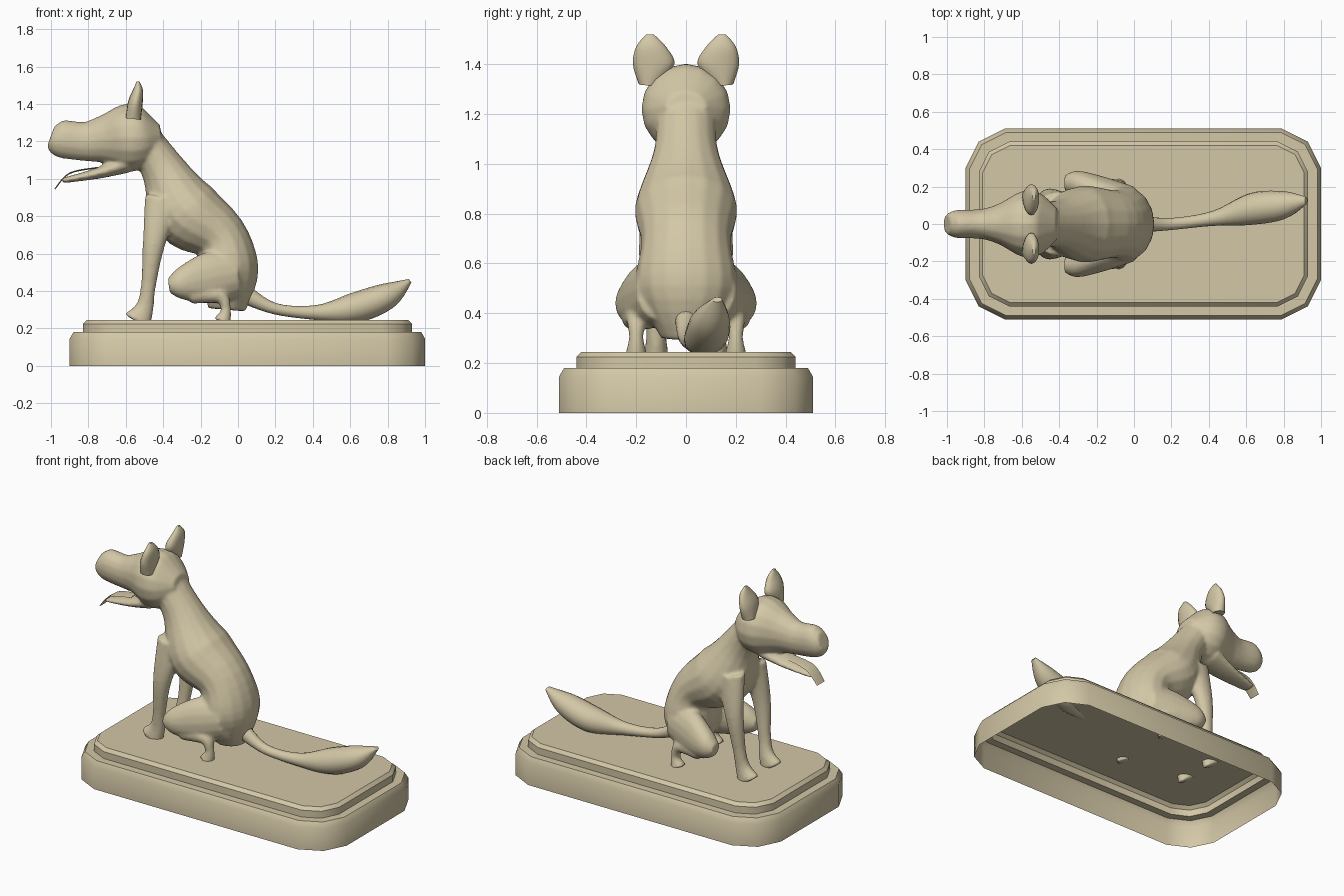
import bpy, bmesh, math
from mathutils import Vector

SIDES = 16
STEPS = 5

cube = bpy.data.objects.get("Cube")
if cube:
    bpy.data.objects.remove(cube, do_unlink=True)

SAND = (0.65, 0.57, 0.38, 1)
stone = bpy.data.materials.new("sand_stone")
stone.use_nodes = True
stone.diffuse_color = SAND
stone.node_tree.nodes["Principled BSDF"].inputs["Base Color"].default_value = SAND


def spline(keys):
    """Smooth samples through key points of any number of values."""
    keys = [Vector(k) for k in keys]
    padded = [keys[0]] + keys + [keys[-1]]
    samples = []
    for before, start, end, after in zip(padded, padded[1:], padded[2:], padded[3:]):
        leave, arrive = (end - before) / 2, (after - start) / 2
        for step in range(STEPS):
            t = step / STEPS
            bend = (start - end) * 2 + leave + arrive
            lean = (end - start) * 3 - leave * 2 - arrive
            samples.append(start + leave * t + lean * t * t + bend * t * t * t)
    return samples + [keys[-1]]


def bridge(bm, loops):
    for lower, upper in zip(loops, loops[1:]):
        for i in range(len(lower)):
            j = (i + 1) % len(lower)
            bm.faces.new((lower[i], lower[j], upper[j], upper[i]))


def limb(bm, *keys, side=1):
    """Tapered tube; each key gives x, y, z, depth and half width."""
    samples = spline(keys)
    loops = []
    for i, (x, y, z, depth, width) in enumerate(samples):
        ahead = samples[min(i + 1, len(samples) - 1)]
        behind = samples[max(i - 1, 0)]
        normal = Vector((ahead[2] - behind[2], 0, behind[0] - ahead[0])).normalized()
        centre = Vector((x, y * side, z))
        across = Vector((0, width, 0))
        turns = [math.tau * n / SIDES for n in range(SIDES)]
        loops.append([bm.verts.new(centre + normal * depth * math.cos(a) + across * math.sin(a))
                      for a in turns])
    bridge(bm, loops)
    bm.faces.new(loops[0])
    bm.faces.new(loops[-1])


def finish(name, bm, angle=60):
    bmesh.ops.recalc_face_normals(bm, faces=bm.faces)
    mesh = bpy.data.meshes.new(name)
    bm.to_mesh(mesh)
    bm.free()
    mesh.materials.append(stone)
    obj = bpy.data.objects.new(name, mesh)
    bpy.context.collection.objects.link(obj)
    bpy.ops.object.select_all(action="DESELECT")
    obj.select_set(True)
    bpy.context.view_layer.objects.active = obj
    bpy.ops.object.shade_smooth_by_angle(angle=math.radians(angle))
    return obj


# Stepped plinth with cut corners, hollow underneath
def plinth_ring(bm, inset, z):
    half_x, half_y = 0.95 - inset, 0.51 - inset
    cut = 0.21 - 0.7 * inset
    corner = [(half_x, half_y - cut), (half_x - cut / 3, half_y - cut / 3), (half_x - cut, half_y)]
    outline = corner + [(-x, y) for x, y in reversed(corner)]
    outline += [(-x, -y) for x, y in outline]
    return [bm.verts.new((x + 0.05, y, z)) for x, y in outline]


bm = bmesh.new()
steps = [(0, 0), (0, 0.145), (0.02, 0.18), (0.07, 0.18), (0.07, 0.225), (0.09, 0.245)]
loops = [plinth_ring(bm, inset, z) for inset, z in steps]
bridge(bm, loops)
bm.faces.new(loops[-1])
finish("plinth", bm, angle=40)

# Body: overlapping masses blended into one skin
bm = bmesh.new()
# Neck, chest, waist and rump
limb(bm, (-.5, 0, 1.2, .1, .12), (-.4, 0, 1.05, .12, .13), (-.28, 0, .83, .19, .205),
     (-.1, 0, .69, .15, .18), (-.05, 0, .5, .16, .2), (-.06, 0, .3, .1, .1))
# Skull and muzzle
limb(bm, (-.41, 0, 1.23, .06, .08), (-.5, 0, 1.22, .16, .165), (-.6, 0, 1.22, .18, .175),
     (-.72, 0, 1.21, .13, .11), (-.82, 0, 1.2, .105, .08), (-.95, 0, 1.215, .1, .075),
     (-1, 0, 1.23, .06, .05))
# Lower jaw
limb(bm, (-.6, 0, 1.08, .05, .11), (-.75, 0, 1.03, .03, .08), (-.94, 0, .99, .014, .045))
for side in (1, -1):
    # Front leg and paw
    limb(bm, (-.4, .11, .9, .1, .06), (-.45, .14, .65, .06, .05), (-.48, .13, .42, .04, .037),
         (-.5, .12, .31, .05, .04), (-.54, .12, .235, .08, .05), side=side)
    # Thigh
    limb(bm, (0, .1, .5, .13, .1), (-.15, .16, .47, .14, .09), (-.3, .21, .44, .09, .075),
         (-.37, .22, .43, .04, .04), side=side)
    # Hind shank and foot
    limb(bm, (-.25, .21, .38, .05, .05), (-.1, .2, .375, .04, .04), (-.065, .2, .3, .027, .03),
         (-.085, .2, .235, .05, .045), side=side)
body = finish("body", bm)
skin = body.modifiers.new("blend", "REMESH")
skin.mode = "VOXEL"
skin.voxel_size = 0.01
skin.use_smooth_shade = True
soften = body.modifiers.new("soften", "SMOOTH")
soften.factor = 0.5
soften.iterations = 8

# Upright ears
for side, name in ((1, "left_ear"), (-1, "right_ear")):
    bm = bmesh.new()
    limb(bm, (-.56, .15, 1.32, .04, .04), (-.55, .13, 1.4, .04, .083),
         (-.535, .14, 1.47, .028, .06), (-.535, .145, 1.52, .008, .015), side=side)
    finish(name, bm)

# Bushy tail lying on the plinth
bm = bmesh.new()
limb(bm, (.04, 0, .38, .05, .045), (.2, 0, .305, .03, .032), (.42, .03, .285, .04, .04),
     (.62, .08, .31, .08, .085), (.8, .1, .375, .07, .075), (.92, .125, .455, .012, .02))
finish("tail", bm)

# Thin hanging tongue
bm = bmesh.new()
limb(bm, (-.75, 0, 1.06, .004, .04), (-.9, 0, 1.03, .004, .045), (-.98, 0, .945, .003, .04))
finish("tongue", bm)
